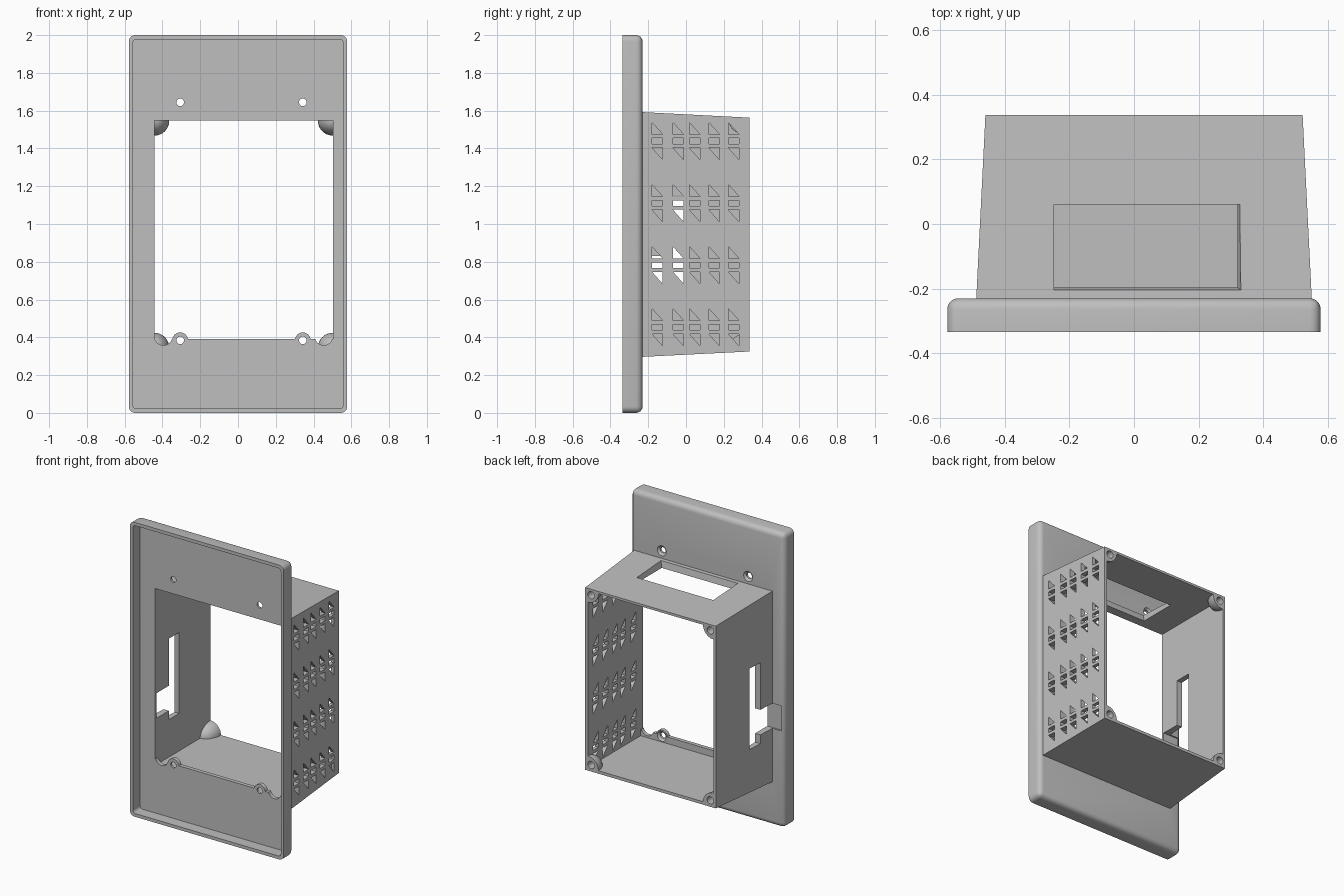
import bpy
import bmesh
from math import radians
from mathutils import Matrix

cube = bpy.data.objects.get("Cube")
if cube:
    bpy.data.objects.remove(cube, do_unlink=True)

grey = bpy.data.materials.new("matte grey plastic")
grey.use_nodes = True
COLOUR = (0.52, 0.52, 0.52, 1)
grey.diffuse_color = COLOUR
grey.node_tree.nodes["Principled BSDF"].inputs["Base Color"].default_value = COLOUR

FRONT, FLOOR, PLATE_BACK, BACK = -0.335, -0.257, -0.23, 0.337
LEFT, RIGHT, LOW, HIGH = -0.443, 0.502, 0.345, 1.547   # inner cavity
SCREWS_X = (-0.306, 0.343)


def finish(name, bm):
    bmesh.ops.recalc_face_normals(bm, faces=bm.faces)
    mesh = bpy.data.meshes.new(name)
    bm.to_mesh(mesh)
    bm.free()
    mesh.materials.append(grey)
    obj = bpy.data.objects.new(name, mesh)
    bpy.context.collection.objects.link(obj)
    return obj


def rect(u0, u1, v0, v1):
    return [(u0, v0), (u1, v0), (u1, v1), (u0, v1)]


def loft(bm, axis, t0, t1, profile, end=None):
    """Solid between two matching profiles placed at t0 and t1 on an axis."""
    place = {"X": lambda u, v, t: (t, u, v),
             "Y": lambda u, v, t: (u, t, v),
             "Z": lambda u, v, t: (u, v, t)}[axis]
    a = [bm.verts.new(place(u, v, t0)) for u, v in profile]
    b = [bm.verts.new(place(u, v, t1)) for u, v in (end or profile)]
    bm.faces.new(a)
    bm.faces.new(b[::-1])
    for i in range(len(a)):
        j = (i + 1) % len(a)
        bm.faces.new((a[j], a[i], b[i], b[j]))


def solid(name, axis, t0, t1, profile, end=None):
    bm = bmesh.new()
    loft(bm, axis, t0, t1, profile, end)
    return finish(name, bm)


def rod(name, x, z, y0, y1, r0, r1=None):
    """Round bar or cone along y."""
    bm = bmesh.new()
    turn = Matrix.Translation((x, (y0 + y1) / 2, z)) @ Matrix.Rotation(radians(-90), 4, "X")
    bmesh.ops.create_cone(bm, cap_ends=True, segments=32, radius1=r0,
                          radius2=r0 if r1 is None else r1, depth=y1 - y0, matrix=turn)
    return finish(name, bm)


def combine(target, tool, operation):
    """Apply a boolean at once and discard the tool."""
    mod = target.modifiers.new("join", "BOOLEAN")
    mod.operation = operation
    mod.solver = "EXACT"
    mod.object = tool
    bpy.context.view_layer.update()
    deps = bpy.context.evaluated_depsgraph_get()
    mesh = bpy.data.meshes.new_from_object(target.evaluated_get(deps))
    target.modifiers.clear()
    target.data = mesh
    bpy.data.objects.remove(tool, do_unlink=True)


def rounded_block(name, y0, y1, profile, radius, round_back):
    bm = bmesh.new()
    loft(bm, "Y", y0, y1, profile)
    edges = [e for e in bm.edges
             if max(v.co.y for v in e.verts) > y0 + 0.001
             and (round_back or abs(e.verts[0].co.y - e.verts[1].co.y) > 0.001)]
    bmesh.ops.bevel(bm, geom=edges, offset=radius, segments=6, profile=0.5, affect="EDGES")
    return finish(name, bm)


# Face plate, rounded at the back and hollowed from the front
housing = rounded_block("housing", FRONT, PLATE_BACK, rect(-0.578, 0.578, 0, 2), 0.034, True)

# Tapered box behind the plate
combine(housing, solid("box", "Y", -0.245, BACK, rect(-0.489, 0.551, 0.296, 1.593),
                       rect(-0.46, 0.522, 0.325, 1.563)), "UNION")
combine(housing, rounded_block("recess", FRONT - 0.1, FLOOR,
                               rect(-0.556, 0.556, 0.022, 1.978), 0.02, False), "DIFFERENCE")
combine(housing, solid("cavity", "Y", PLATE_BACK, BACK + 0.1,
                       rect(LEFT, RIGHT, LOW, HIGH)), "DIFFERENCE")
combine(housing, solid("opening", "Y", FRONT, PLATE_BACK + 0.05,
                       rect(LEFT, RIGHT, 0.39, HIGH)), "DIFFERENCE")

# Curved notches in the lower corners of the opening
for x in (LEFT + 0.048, RIGHT - 0.048):
    combine(housing, rod("notch", x, 0.405, FRONT, PLATE_BACK + 0.03, 0.047), "DIFFERENCE")

# Screw tabs on the lower rim, then countersunk screw holes
for x in SCREWS_X:
    combine(housing, rod("tab", x, 0.384, FLOOR, PLATE_BACK, 0.042), "UNION")
for x in SCREWS_X:
    for z in (0.384, 1.644):
        combine(housing, rod("hole", x, z, FRONT, PLATE_BACK + 0.05, 0.02), "DIFFERENCE")
        combine(housing, rod("sink", x, z, PLATE_BACK - 0.014, PLATE_BACK + 0.002,
                             0.018, 0.036), "DIFFERENCE")

# Vents: two triangles and a slot, in four rows of five
bm = bmesh.new()
for y in (-0.18, -0.069, 0.018, 0.121, 0.224):
    for row in range(4):
        top, w = 1.537 - 0.3285 * row, 0.056
        for shape in ([(y, top), (y, top - 0.062), (y + w, top - 0.062)],
                      rect(y, y + w, top - 0.113, top - 0.083),
                      [(y, top - 0.133), (y + w, top - 0.133), (y + w, top - 0.196)]):
            loft(bm, "X", 0.48, 0.6, shape)
combine(housing, finish("vents", bm), "DIFFERENCE")

# Stepped cable slot in the other side wall
slot = [(-0.11, 1.15), (0, 1.15), (0, 0.6), (-0.11, 0.6),
        (-0.11, 0.66), (-0.24, 0.66), (-0.24, 0.83), (-0.11, 0.83)]
combine(housing, solid("slot", "X", -0.555, -0.42, slot), "DIFFERENCE")

# Window in the top wall
combine(housing, solid("window", "Z", HIGH - 0.02, 1.6, rect(-0.247, 0.315, -0.192, 0.06),
                       rect(-0.247, 0.333, -0.206, 0.06)), "DIFFERENCE")

# Domed screw bosses in the back corners
for x, sx in ((LEFT, 1), (RIGHT, -1)):
    for z, sz in ((LOW, 1), (HIGH, -1)):
        bm = bmesh.new()
        bmesh.ops.create_uvsphere(bm, u_segments=32, v_segments=24, radius=0.079,
                                  matrix=Matrix.Translation((x, BACK, z))
                                  @ Matrix.Diagonal((1, 1.4, 1, 1)))
        boss = finish("boss", bm)
        combine(boss, solid("bounds", "Y", 0, BACK,
                            rect(LEFT - 0.006, RIGHT + 0.006, LOW - 0.006, HIGH + 0.006)),
                "INTERSECT")
        combine(housing, boss, "UNION")
        combine(housing, rod("pilot", x + 0.024 * sx, z + 0.024 * sz,
                             BACK - 0.065, BACK + 0.05, 0.025), "DIFFERENCE")

bpy.ops.object.select_all(action="DESELECT")
housing.select_set(True)
bpy.context.view_layer.objects.active = housing
bpy.ops.object.shade_smooth_by_angle(angle=radians(30))
